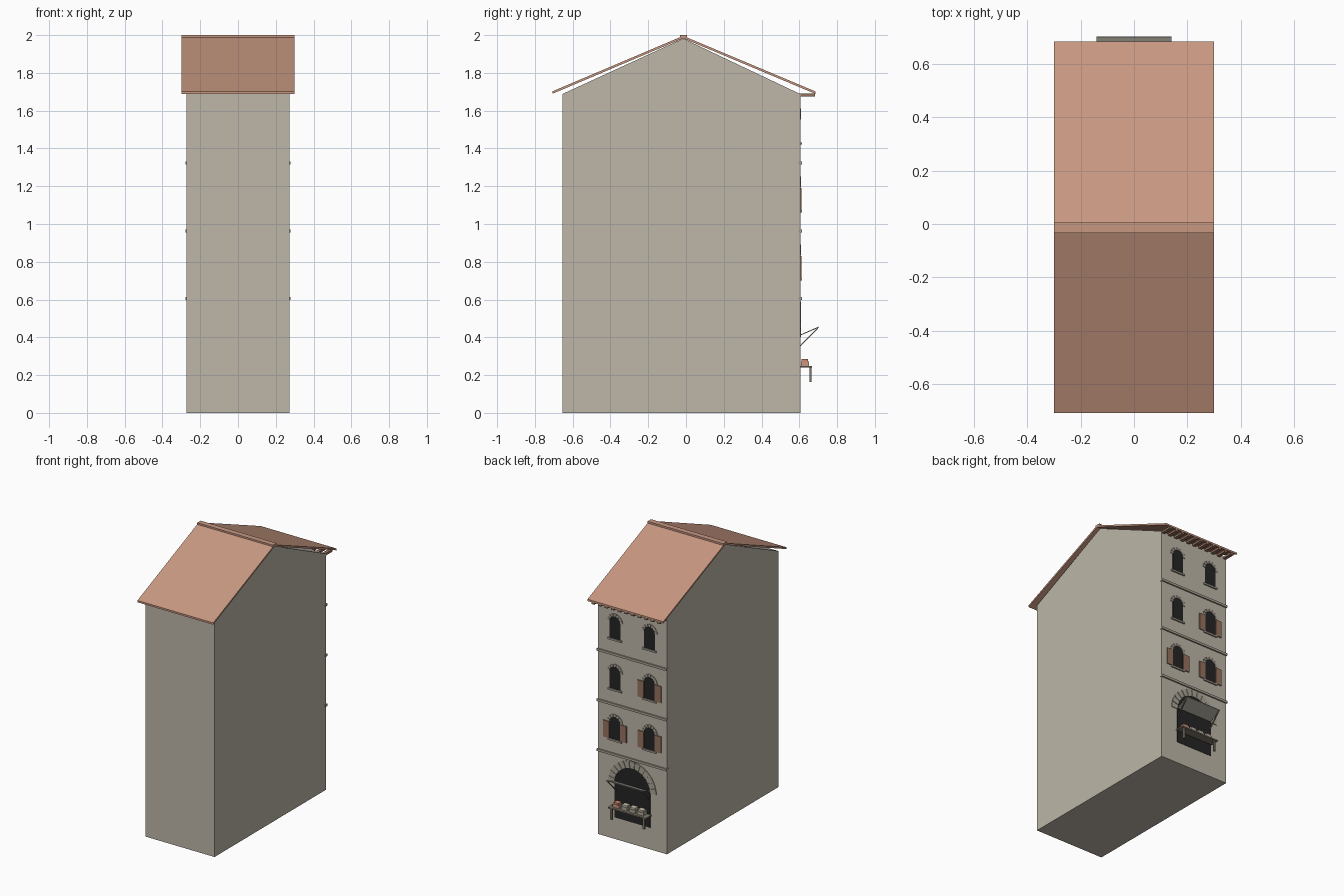
import bpy, bmesh, math

if "Cube" in bpy.data.objects:
    bpy.data.objects.remove(bpy.data.objects["Cube"])

WALL_Y = 0.605   # plane of the decorated facade


def material(name, rgb):
    m = bpy.data.materials.new(name)
    lin = [(c / 255 / 12.92) if c < 11 else ((c / 255 + 0.055) / 1.055) ** 2.4 for c in rgb]
    m.diffuse_color = (*lin, 1)
    m.use_nodes = True
    m.node_tree.nodes["Principled BSDF"].inputs["Base Color"].default_value = m.diffuse_color
    return m


PLASTER = material("plaster", (189, 182, 168))
STONE = material("trim_stone", (172, 165, 151))
TILE = material("roof_tile", (200, 152, 129))
DARK = material("dark_opening", (36, 36, 36))
SHUTTER = material("shutter_wood", (150, 113, 94))
TIMBER = material("grey_timber", (128, 120, 106))
FLAP = material("flap_grey", (168, 166, 152))
PRODUCE = material("orange_goods", (205, 135, 105))
PALE = material("pale_goods", (205, 197, 178))


def prism(name, pts, lo, hi, axis, mat):
    """Extrude a 2D outline along x (pts are y,z) or along y (pts are x,z)."""
    bm = bmesh.new()
    place = (lambda p, d: (d, p[0], p[1])) if axis == "x" else (lambda p, d: (p[0], d, p[1]))
    a = [bm.verts.new(place(p, lo)) for p in pts]
    b = [bm.verts.new(place(p, hi)) for p in pts]
    bm.faces.new(a)
    bm.faces.new(b[::-1])
    n = len(pts)
    for i in range(n):
        j = (i + 1) % n
        bm.faces.new((a[i], b[i], b[j], a[j]))
    bmesh.ops.recalc_face_normals(bm, faces=bm.faces)
    me = bpy.data.meshes.new(name)
    bm.to_mesh(me)
    bm.free()
    me.materials.append(mat)
    ob = bpy.data.objects.new(name, me)
    bpy.context.collection.objects.link(ob)
    return ob


def box(name, x0, x1, y0, y1, z0, z1, mat):
    return prism(name, [(x0, z0), (x1, z0), (x1, z1), (x0, z1)], y0, y1, "y", mat)


def arc(cx, cz, r, a0, a1, n):
    return [(cx + r * math.cos(a0 + (a1 - a0) * i / n),
             cz + r * math.sin(a0 + (a1 - a0) * i / n)) for i in range(n + 1)]


def opening(name, cx, z0, spring, r):
    pts = [(cx - r, z0), (cx + r, z0)] + arc(cx, spring, r, 0, math.pi, 12)
    prism(name, pts, WALL_Y - 0.01, WALL_Y + 0.002, "y", DARK)


def arch_stones(name, cx, spring, r0, r1, count, depth):
    step = math.pi / count
    gap = 0.003 / r1
    for i in range(count):
        a, b = i * step + gap, (i + 1) * step - gap
        pts = arc(cx, spring, r0, a, b, 2) + arc(cx, spring, r1, b, a, 2)
        prism(name, pts, WALL_Y - 0.01, WALL_Y + depth, "y", STONE)


# House body with gabled ends
prism("house_body", [(-0.655, 0), (WALL_Y, 0), (WALL_Y, 1.688), (-0.015, 1.982), (-0.655, 1.688)],
      -0.273, 0.273, "x", PLASTER)

# Roof slabs and ridge cap
for name, eave in (("roof_front", -0.708), ("roof_back", 0.685)):
    prism(name, [(-0.015, 1.983), (-0.015, 1.996), (eave, 1.702), (eave, 1.689)],
          -0.30, 0.30, "x", TILE)
box("ridge_cap", -0.30, 0.30, -0.033, 0.006, 1.984, 2.0, TILE)

# Rafter tails under the back eave
for i in range(11):
    x = -0.26 + 0.052 * i
    box("rafter_tail", x - 0.012, x + 0.012, WALL_Y - 0.01, 0.682, 1.675, 1.69, SHUTTER)

# String courses between floors
for z in (0.605, 0.962, 1.322):
    box("string_course", -0.277, 0.277, WALL_Y - 0.01, WALL_Y + 0.01, z - 0.008, z + 0.008, STONE)

# Arched windows, some with open shutters
for z, shuttered in ((0.71, (-1, 1)), (1.07, (-1,)), (1.43, ())):
    for side in (-1, 1):
        cx = side * 0.137
        opening("window_opening", cx, z, z + 0.12, 0.043)
        arch_stones("window_arch", cx, z + 0.12, 0.043, 0.061, 7, 0.005)
        box("window_sill", cx - 0.055, cx + 0.055, WALL_Y - 0.01, WALL_Y + 0.010,
            z - 0.010, z + 0.002, STONE)
        if side in shuttered:
            for s in (-1, 1):
                xa, xb = sorted((cx + s * 0.044, cx + s * 0.092))
                box("shutter", xa, xb, WALL_Y - 0.005, WALL_Y + 0.007, z + 0.002, z + 0.12, SHUTTER)

# Shop opening with stone arch
opening("shop_opening", 0, 0.155, 0.40, 0.142)
arch_stones("shop_arch", 0, 0.40, 0.142, 0.19, 13, 0.005)

# Raised shop flap on two struts
prism("shop_flap", [(0.600, 0.407), (0.704, 0.452), (0.702, 0.457), (0.600, 0.412)],
      -0.14, 0.14, "x", FLAP)
for s in (-1, 1):
    prism("flap_strut", [(0.600, 0.346), (0.702, 0.450), (0.698, 0.453), (0.600, 0.353)],
          s * 0.134 - 0.004, s * 0.134 + 0.004, "x", TIMBER)

# Market table
box("table_top", -0.15, 0.15, WALL_Y, 0.668, 0.240, 0.249, TIMBER)
for s in (-1, 1):
    box("table_leg", s * 0.128 - 0.007, s * 0.128 + 0.007, 0.653, 0.664, 0.163, 0.24, TIMBER)

# Crates of goods on the table
for i, mat in enumerate((PRODUCE, PALE, PALE, PALE)):
    x = 0.10 - i * 0.064
    box("crate", x - 0.025, x + 0.025, 0.608, 0.650, 0.249, 0.272, TILE if i == 0 else STONE)
    box("crate_goods", x - 0.020, x + 0.020, 0.612, 0.646, 0.272, 0.284, mat)
